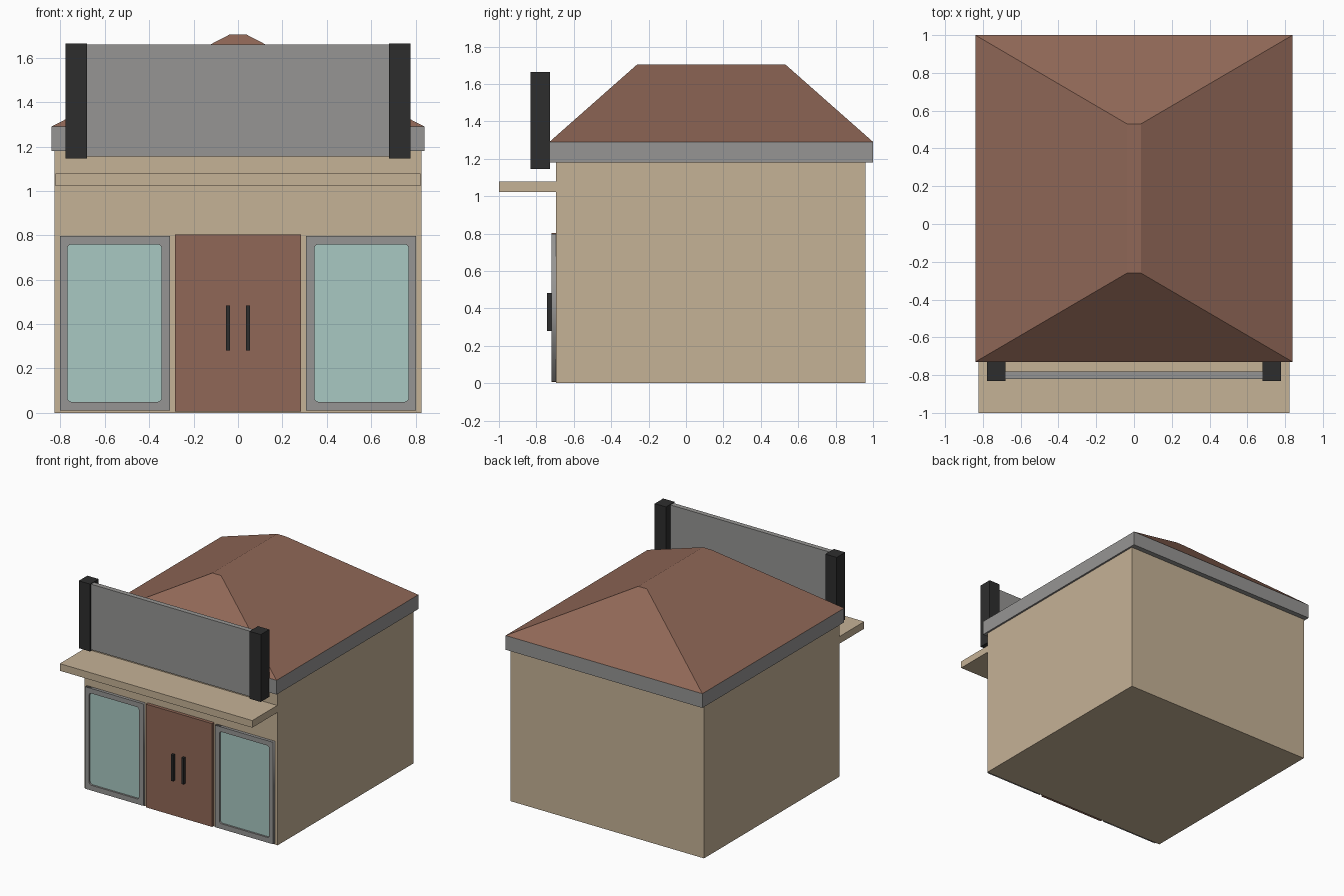
import bpy, bmesh, math

if "Cube" in bpy.data.objects:
    bpy.data.objects.remove(bpy.data.objects["Cube"])


def material(name, rgb):
    m = bpy.data.materials.new(name)
    m.diffuse_color = (*rgb, 1)
    m.use_nodes = True
    m.node_tree.nodes["Principled BSDF"].inputs["Base Color"].default_value = m.diffuse_color
    return m


TAN = material("tan wall", (0.56, 0.445, 0.305))
BROWN = material("brown", (0.28, 0.137, 0.095))
GREY = material("grey", (0.305, 0.30, 0.293))
BLACK = material("black", (0.027, 0.027, 0.027))
GLASS = material("pale glass", (0.395, 0.58, 0.54))


def finish(name, mesh, mat):
    mesh.materials.append(mat)
    ob = bpy.data.objects.new(name, mesh)
    bpy.context.collection.objects.link(ob)
    return ob


def box(name, x, y, z, mat, top=None):
    """Box between ranges; top = (x range, y range) tapers the upper face."""
    tx, ty = top or (x, y)
    bm = bmesh.new()
    rings = []
    for (xr, yr, h) in ((x, y, z[0]), (tx, ty, z[1])):
        rings.append([bm.verts.new((xr[i], yr[j], h))
                      for i, j in ((0, 0), (1, 0), (1, 1), (0, 1))])
    lo, hi = rings
    bm.faces.new(lo[::-1])
    bm.faces.new(hi)
    for i in range(4):
        k = (i + 1) % 4
        bm.faces.new((lo[i], lo[k], hi[k], hi[i]))
    mesh = bpy.data.meshes.new(name)
    bm.to_mesh(mesh)
    bm.free()
    return finish(name, mesh, mat)


def rounded(x, z, r, steps=3):
    """Rectangle outline with rounded corners (r = 0 gives sharp ones)."""
    if r == 0:
        return [(x[0], z[0]), (x[1], z[0]), (x[1], z[1]), (x[0], z[1])]
    centres = ((x[1] - r, z[1] - r), (x[0] + r, z[1] - r),
               (x[0] + r, z[0] + r), (x[1] - r, z[0] + r))
    return [(cx + r * math.cos(a), cz + r * math.sin(a))
            for q, (cx, cz) in enumerate(centres)
            for a in (math.pi / 2 * (q + s / steps) for s in range(steps + 1))]


def frame(name, outlines, y, mat):
    """Extruded outline with a hole, standing in the xz plane."""
    cu = bpy.data.curves.new(name, 'CURVE')
    cu.dimensions = '2D'
    cu.fill_mode = 'BOTH'
    cu.extrude = (y[1] - y[0]) / 2
    for pts in outlines:
        sp = cu.splines.new('POLY')
        sp.points.add(len(pts) - 1)
        for p, (a, b) in zip(sp.points, pts):
            p.co = (a, b, 0, 1)
        sp.use_cyclic_u = True
    cu.materials.append(mat)
    ob = bpy.data.objects.new(name, cu)
    bpy.context.collection.objects.link(ob)
    ob.rotation_euler.x = math.pi / 2
    ob.location.y = (y[0] + y[1]) / 2
    bpy.ops.object.select_all(action='DESELECT')
    ob.select_set(True)
    bpy.context.view_layer.objects.active = ob
    bpy.ops.object.convert(target='MESH')


# Building body, eaves and hip roof
box("walls", (-0.826, 0.826), (-0.695, 0.96), (0, 1.18), TAN)
box("eaves", (-0.84, 0.84), (-0.73, 1.0), (1.18, 1.29), GREY)
box("roof", (-0.84, 0.84), (-0.73, 1.0), (1.29, 1.705), BROWN,
    top=((-0.037, 0.037), (-0.26, 0.53)))

# Entrance canopy, sign board and door
box("canopy", (-0.822, 0.822), (-1.0, -0.69), (1.023, 1.078), TAN)
box("sign_board", (-0.70, 0.70), (-0.82, -0.782), (1.155, 1.66), GREY)
box("double_door", (-0.283, 0.283), (-0.72, -0.69), (0.006, 0.803), BROWN)


# Mirrored parts: posts, handles, windows
def span(s, a, b):
    return tuple(sorted((s * a, s * b)))


for side, s in (("left", -1), ("right", 1)):
    box(side + "_sign_post", span(s, 0.68, 0.777), (-0.832, -0.728), (1.145, 1.665), BLACK)
    box(side + "_door_handle", span(s, 0.036, 0.054), (-0.742, -0.715), (0.28, 0.483), BLACK)
    frame(side + "_window_frame",
          (rounded(span(s, 0.306, 0.803), (0.01, 0.797), 0),
           rounded(span(s, 0.344, 0.769), (0.05, 0.759), 0.018)),
          (-0.718, -0.692), GREY)
    box(side + "_window_glass", span(s, 0.335, 0.778), (-0.704, -0.696),
        (0.04, 0.769), GLASS)
